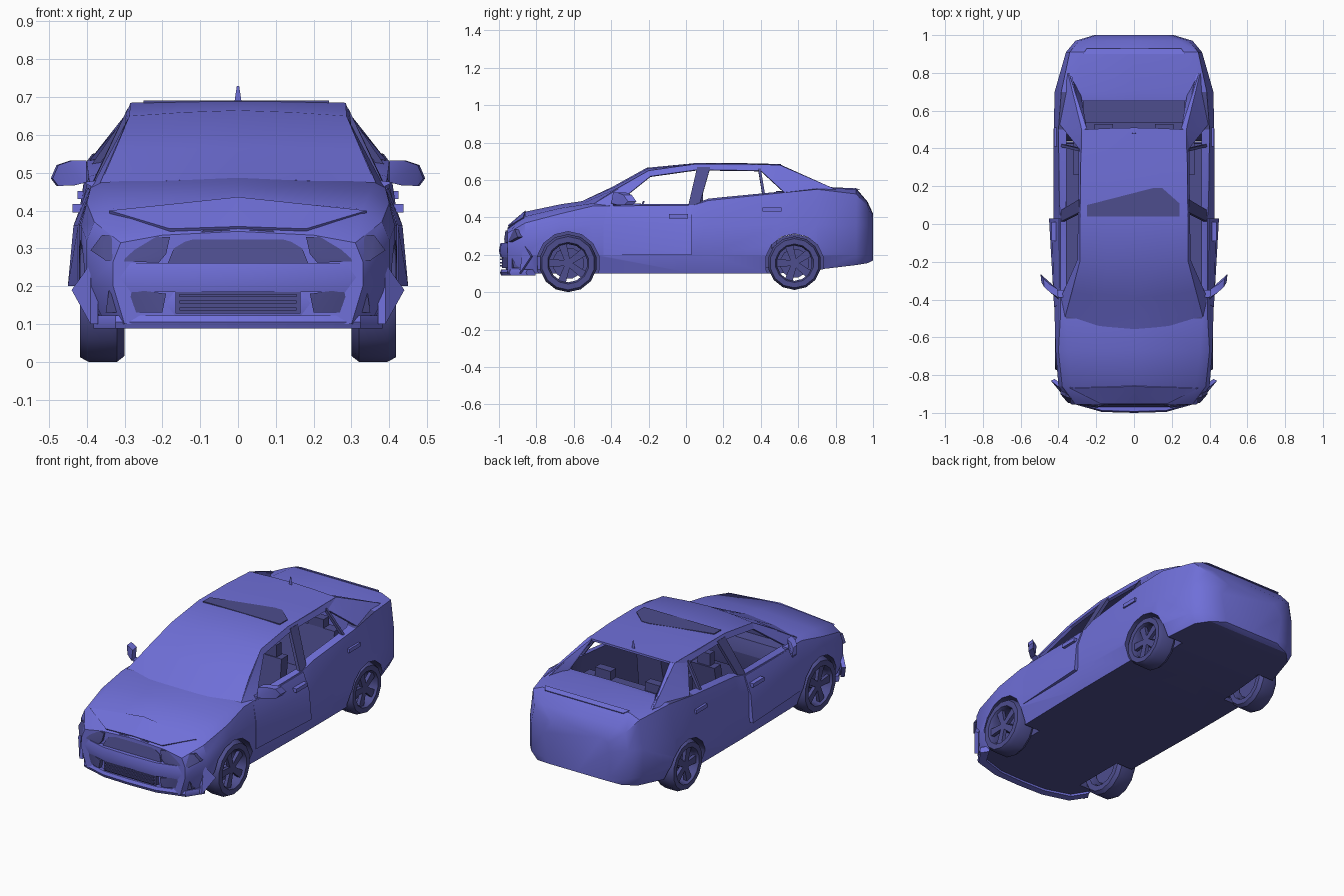
import bpy, bmesh, math
from mathutils import Vector, Matrix

if "Cube" in bpy.data.objects:
    bpy.data.objects.remove(bpy.data.objects["Cube"])


def material(name, rgb):
    m = bpy.data.materials.new(name)
    m.diffuse_color = (*rgb, 1)
    m.use_nodes = True
    m.node_tree.nodes["Principled BSDF"].inputs["Base Color"].default_value = m.diffuse_color
    return m


paint = material("violet_blue", (0.16, 0.16, 0.69))
dark = material("dark_violet", (0.075, 0.075, 0.27))


def finish(name, bm, mirror=False, mat=paint):
    if mirror:
        dup = bmesh.ops.duplicate(bm, geom=bm.verts[:] + bm.edges[:] + bm.faces[:])
        for v in dup["geom"]:
            if isinstance(v, bmesh.types.BMVert):
                v.co.x = -v.co.x
    bmesh.ops.recalc_face_normals(bm, faces=bm.faces[:])
    me = bpy.data.meshes.new(name)
    bm.to_mesh(me)
    bm.free()
    me.materials.append(mat)
    ob = bpy.data.objects.new(name, me)
    bpy.context.collection.objects.link(ob)
    return ob


def loft(name, loops, closed=False, mirror=False, mat=paint):
    """Skin a row of equal loops; cap the ends, or close into a ring."""
    bm = bmesh.new()
    rows = [[bm.verts.new(p) for p in lp] for lp in loops]
    n = len(rows[0])
    pairs = list(zip(rows, rows[1:])) + ([(rows[-1], rows[0])] if closed else [])
    for a, b in pairs:
        for i in range(n):
            j = (i + 1) % n
            bm.faces.new((a[i], a[j], b[j], b[i]))
    if not closed:
        bm.faces.new(rows[0])
        bm.faces.new(rows[-1])
    return finish(name, bm, mirror, mat)


def slab(name, pts, off, mirror=False, mat=paint):
    """Convex solid from points and the same points moved by off."""
    bm = bmesh.new()
    for p in pts:
        bm.verts.new(p)
        bm.verts.new(Vector(p) + Vector(off))
    res = bmesh.ops.convex_hull(bm, input=bm.verts[:])
    junk = [g for g in res["geom_interior"] + res["geom_unused"] if isinstance(g, bmesh.types.BMVert)]
    bmesh.ops.delete(bm, geom=list(set(junk)), context="VERTS")
    bmesh.ops.dissolve_limit(bm, angle_limit=0.01, verts=bm.verts[:], edges=bm.edges[:])
    return finish(name, bm, mirror, mat)


def box(name, x, y, z, mirror=False, mat=paint):
    return slab(name, [(a, b, z[0]) for a in x for b in y], (0, 0, z[1] - z[0]), mirror, mat)


def disc_pts(x, y, z, r, n):
    return [(x, y + r * math.cos(2 * math.pi * (i + .5) / n),
             z + r * math.sin(2 * math.pi * (i + .5) / n)) for i in range(n)]


# main body: y, bottom z, sill x, side x, belt x, belt z, deck x, deck z, centre z
stations = [
    (-.955, .10, .30, .33, .31, .315, .20, .335, .345),
    (-.86, .10, .35, .40, .38, .37, .33, .405, .43),
    (-.67, .10, .37, .415, .40, .42, .35, .45, .47),
    (-.50, .10, .38, .42, .39, .46, .36, .475, .495),
    (.04, .10, .39, .425, .39, .465, .36, .47, .48),
    (.12, .10, .39, .425, .395, .49, .36, .50, .50),
    (.50, .10, .39, .425, .40, .53, .34, .54, .54),
    (.70, .12, .38, .42, .385, .55, .30, .56, .565),
    (.91, .145, .33, .36, .34, .525, .28, .55, .555),
    (.97, .155, .27, .31, .29, .46, .24, .48, .485),
    (1.0, .17, .18, .21, .20, .39, .16, .41, .42)]
loops = []
for y, zb, xs, xm, xb, zl, xd, zd, zc in stations:
    half = [(xs, zb), (xm, .20), (xm, min(.36, zl - .05)), (xb, zl), (xd, zd)]
    loops.append([(0, y, zb)] + [(x, y, z) for x, z in half] + [(0, y, zc)]
                 + [(-x, y, z) for x, z in reversed(half)])
body = loft("body_shell", loops)

# wheel arches and cabin are cut out of the body
wheels = [("front", -.63, .155, .155), ("rear", .58, .155, .143)]
cutters = [slab("cabin_cutter", [(s * x, y, .13) for s in (1, -1)
                                 for x, y in ((.357, -.42), (.357, .48), (.28, .65))], (0, 0, .6))]
for tag, y, z, r in wheels:
    for s in (1, -1):
        cutters.append(slab(tag + "_arch_cutter", disc_pts(s * .275, y, z, r + .014, 14), (s * .3, 0, 0)))
for c in cutters:
    c.hide_render = True
    m = body.modifiers.new("cut", "BOOLEAN")
    m.operation, m.solver, m.object = "DIFFERENCE", "EXACT", c
dg = bpy.context.evaluated_depsgraph_get()
cut_mesh = bpy.data.meshes.new_from_object(body.evaluated_get(dg))
body.modifiers.clear()
body.data = cut_mesh
for c in cutters:
    bpy.data.objects.remove(c)

# underside, cabin lining and wheel arches are dark
cut_mesh.materials.clear()
cut_mesh.materials.append(paint)
cut_mesh.materials.append(dark)
for f in cut_mesh.polygons:
    c = f.center
    cabin = abs(c.x) < .358 and -.421 < c.y < .64 and c.z > .12
    arch = any(all(math.hypot(cut_mesh.vertices[i].co.y - y, cut_mesh.vertices[i].co.z - z) < r + .016
                   for i in f.vertices) for _, y, z, r in wheels)
    f.material_index = int(f.normal.z < -.9 or cabin or arch)

# windscreen and roof as one skin: edge y, centre y, half width, edge z, centre z
loops = []
for ye, yc, x, ze, zc in [(-.50, -.56, .365, .468, .485), (-.36, -.39, .325, .56, .565),
                          (-.20, -.21, .287, .65, .665), (.05, .05, .285, .685, .69),
                          (.30, .30, .283, .685, .69), (.50, .51, .275, .68, .685)]:
    top = [(-x, ye, ze), (-x / 2, (ye + 2 * yc) / 3, (ze + 2 * zc) / 3), (0, yc, zc),
           (x / 2, (ye + 2 * yc) / 3, (ze + 2 * zc) / 3), (x, ye, ze)]
    loops.append(top + [(a, b, c - .012) for a, b, c in reversed(top)])
roof = loft("windscreen_and_roof", loops)
roof.data.materials.append(dark)
for f in roof.data.polygons:
    f.material_index = int(f.normal.z < -.3)
slab("roof_panel", [(-.25, .04, .684), (-.25, .10, .684), (-.10, .13, .684), (.10, .19, .684),
                    (.15, .19, .684), (.24, .11, .684), (.24, .04, .684)], (0, 0, .007), mat=dark)

# pillars and window rails
IN = (-.018, 0, -.004)
slab("front_pillar", [(.367, -.50, .468), (.388, -.39, .46), (.287, -.20, .65), (.30, -.19, .62)], IN, True)
slab("front_roof_rail", [(.287, -.20, .65), (.30, -.19, .62), (.285, .06, .683), (.296, .06, .655)], IN, True)
slab("rear_roof_rail", [(.285, .06, .683), (.296, .06, .655), (.277, .50, .68), (.293, .40, .65)], IN, True)
slab("middle_pillar", [(.392, .01, .455), (.392, .07, .46), (.292, .06, .67), (.292, .13, .67)], IN, True, dark)
slab("quarter_window_bar", [(.395, .41, .51), (.395, .425, .51), (.292, .385, .66), (.292, .40, .66)],
     IN, True, dark)
slab("rear_pillar", [(.395, .53, .53), (.35, .80, .55), (.277, .50, .68), (.293, .40, .65)], IN, True)
slab("rear_pillar_top", [(.277, .50, .68), (.25, .505, .682), (.28, .68, .56), (.345, .80, .55)],
     (0, 0, -.012), True)

# slightly sprung front doors, handles and door mirrors
slab("front_door", [(.423, -.44, .20), (.423, -.44, .36), (.45, .03, .20), (.435, .03, .36),
                    (.392, -.42, .455), (.398, .03, .46)], (-.02, 0, 0), True)
for tag, y, z, x in (("front", -.04, .405, .425), ("rear", .46, .44, .412)):
    box(tag + "_door_handle", (x - .02, x + .012), (y - .05, y + .05), (z - .01, z + .012), True)
slab("door_mirror", [(.40, -.40, .475), (.40, -.39, .532), (.44, -.365, .532), (.475, -.335, .52),
                     (.49, -.31, .485), (.475, -.33, .465), (.43, -.37, .467)], (.005, .045, 0), True)
slab("mirror_stalk", [(.37, -.39, .455), (.41, -.39, .475), (.37, -.39, .48)], (0, .04, 0), True)

# front bumper: bands following the nose
plan = [(0, -1.0), (.17, -.995), (.33, -.95), (.39, -.86)]


def band(name, z0, z1, push, width, mat=paint):
    path = [(-x, y) for x, y in reversed(plan[1:])] + plan
    rows = []
    for x, y in path:
        x, yo = x * width, y + push
        rows.append([(x, yo + .008, z0), (x, yo, (z0 + z1) / 2), (x, yo + .008, z1),
                     (x * .93, yo + .05, z1), (x * .93, yo + .05, z0)])
    return loft(name, rows, mat=mat)


band("bumper_beam", .185, .262, 0, 1)
band("bumper_lip", .088, .122, .005, .98)
band("bumper_recess", .12, .19, .03, .93)
slab("lower_grille_frame", [(x, -.985, z) for x in (-.165, .165) for z in (.128, .188)], (0, .03, 0), mat=dark)
for z in (.14, .158, .176):
    box("lower_grille_slat", (-.155, .155), (-.994, -.98), (z - .004, z + .004), mat=dark)
slab("corner_intake", [(.20, -.985, .13), (.19, -.985, .18), (.34, -.935, .20), (.35, -.92, .13)],
     (0, .03, 0), True, dark)
slab("bumper_side", [(.39, -.89, .10), (.44, -.83, .19), (.39, -.87, .26)], (-.02, .01, 0), True)

# grille and headlamps
slab("grille", [(-.185, -.968, .262), (.185, -.968, .262), (.17, -.958, .30), (-.17, -.958, .30),
                (-.09, -.95, .348), (.09, -.95, .348)], (0, .02, 0), mat=dark)
slab("headlamp", [(.19, -.972, .285), (.21, -.97, .262), (.35, -.947, .268), (.39, -.90, .295),
                  (.36, -.915, .335), (.18, -.965, .33)], (0, .03, 0), True, dark)
slab("bonnet_edge", [(0, -.952, .358), (.18, -.95, .352), (.34, -.87, .40), (0, -.86, .436)],
     (0, .01, -.012), True)

# tail details
slab("number_plate_panel", [(x, 1.0 - .0005, z) for x in (-.11, .11) for z in (.31, .36)], (0, -.008, 0))
slab("boot_lip", [(-.27, .90, .555), (.27, .90, .555), (.25, .93, .545), (-.25, .93, .545)], (0, 0, .004))
slab("roof_aerial", [(-.01, .48, .683), (.01, .48, .683), (-.003, .48, .73), (.003, .48, .73)], (0, .001, 0))

# wheels: tyre ring, brake disc, hub, arch wall and five spokes
for tag, y, z, r in wheels:
    prof = [(.30, .70), (.30, .90), (.32, 1), (.395, 1), (.418, .92), (.418, .72), (.40, .66), (.31, .66)]
    rings = [[(x, y + r * k * math.cos(a), z + r * k * math.sin(a)) for x, k in prof]
             for a in [2 * math.pi * (i + .5) / 14 for i in range(14)]]
    loft(tag + "_tyre", rings, closed=True, mirror=True, mat=dark)
    slab(tag + "_brake_disc", disc_pts(.33, y, z, r * .55, 12), (.015, 0, 0), True, dark)
    slab(tag + "_hub", disc_pts(.34, y, z, r * .17, 10), (.06, 0, 0), True, dark)
    wall = [(a, b, max(c, .105)) for a, b, c in disc_pts(.268, y, z, r + .013, 14) if c > .07]
    slab(tag + "_arch_wall", wall, (.006, 0, 0), True, dark)
    for k in range(5):
        rot = Matrix.Rotation(2 * math.pi * k / 5 + .3, 3, "X")
        pts = [rot @ Vector((0, w, h)) + Vector((.385, y, z))
               for w, h in ((-.014, 0), (.014, 0), (-.022, r * .7), (.022, r * .7))]
        slab(tag + "_spoke", pts, (.02, 0, 0), True, dark)

# seats, dashboard and steering wheel
slab("front_seat_back", [(.09, .0, .24), (.26, .0, .24), (.10, .04, .49), (.25, .04, .49)],
     (0, .06, 0), True, dark)
box("front_headrest", (.135, .215), (.045, .09), (.48, .56), True, dark)
box("front_seat_cushion", (.09, .26), (-.20, .06), (.13, .25), True, dark)
box("rear_seat_cushion", (-.32, .32), (.26, .46), (.13, .26), mat=dark)
slab("rear_seat_back", [(-.30, .42, .24), (.30, .42, .24), (-.28, .48, .49), (.28, .48, .49)],
     (0, .06, 0), mat=dark)
box("rear_headrest", (.11, .21), (.48, .53), (.48, .54), True, dark)
slab("dashboard", [(x, y, z) for x in (-.35, .35) for y, z in
                   ((-.45, .28), (-.45, .465), (-.36, .45), (-.33, .38), (-.35, .28))], (0, 0, .001), mat=dark)
hoop = []
for i in range(16):
    a = 2 * math.pi * i / 16
    hoop.append([(.18 + (.065 + d) * math.cos(a), -.26 + .4 * (.065 + d) * math.sin(a) + e,
                  .42 + .9 * (.065 + d) * math.sin(a)) for d, e in ((0, 0), (.01, 0), (.01, .01), (0, .01))])
loft("steering_wheel", hoop, closed=True, mat=dark)

# smooth the panels, keep creases sharp
bpy.ops.object.select_all(action="DESELECT")
for ob in bpy.context.collection.objects:
    ob.select_set(True)
    bpy.context.view_layer.objects.active = ob
bpy.ops.object.shade_smooth_by_angle(angle=math.radians(32))
